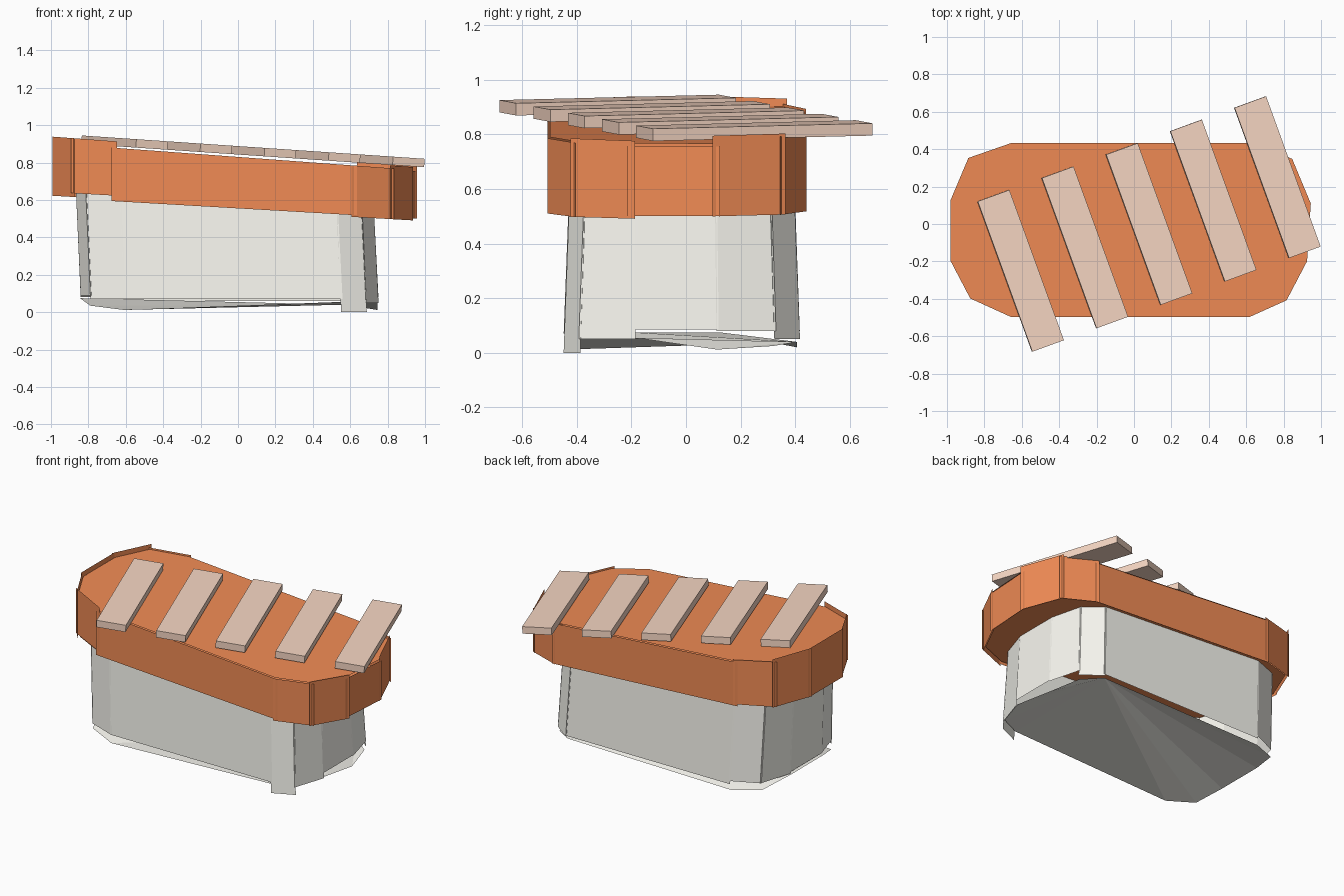
import bpy, bmesh, math
from mathutils import Matrix

if "Cube" in bpy.data.objects:
    bpy.data.objects.remove(bpy.data.objects["Cube"])


def material(name, rgb):
    m = bpy.data.materials.new(name)
    m.diffuse_color = (*rgb, 1)
    m.use_nodes = True
    m.node_tree.nodes["Principled BSDF"].inputs["Base Color"].default_value = m.diffuse_color
    return m


ORANGE = material("orange", (0.88, 0.26, 0.09))
WOOD = material("pale_wood", (0.93, 0.68, 0.55))
WHITE = material("off_white", (0.95, 0.94, 0.88))


def finish(name, bm, mat):
    me = bpy.data.meshes.new(name)
    bm.to_mesh(me)
    bm.free()
    me.materials.append(mat)
    ob = bpy.data.objects.new(name, me)
    bpy.context.collection.objects.link(ob)
    return ob


def panels(name, outline, low, high, mat, spread, dlow, dhigh=None, flare=1.0, shift=0):
    """One loose flat board per outline edge; low/high give z from x."""
    bm = bmesh.new()
    n = len(outline)
    for i in range(n):
        a, b = outline[i], outline[(i + 1) % n]
        dx, dy = b[0] - a[0], b[1] - a[1]
        k = spread / math.hypot(dx, dy)
        p = (a[0] - dx * k, a[1] - dy * k)
        q = (b[0] + dx * k, b[1] + dy * k)
        hi = dhigh[i] if dhigh else 0
        bm.faces.new([bm.verts.new(v) for v in (
            (p[0] + shift, p[1] * flare, low(p[0]) + dlow[i]),
            (q[0] + shift, q[1] * flare, low(q[0]) + dlow[i]),
            (q[0], q[1], high(q[0]) + hi),
            (p[0], p[1], high(p[0]) + hi))])
    return finish(name, bm, mat)


def sheet(name, outline, height, mat, scale=1.0, flip=False):
    """Single flat face filling an outline."""
    bm = bmesh.new()
    vs = [bm.verts.new((x * scale, y * scale, height(x))) for x, y in outline]
    bm.faces.new(vs[::-1] if flip else vs)
    return finish(name, bm, mat)


# Outlines, counter-clockwise from the front left corner
lid_pts = [(-.66, -.5), (.62, -.5), (.82, -.41), (.93, -.2), (.95, .11), (.85, .35),
           (.65, .435), (-.66, .435), (-.89, .355), (-.985, .13), (-.985, -.2), (-.88, -.4)]
body_pts = [(-.63, -.425), (.53, -.425), (.66, -.37), (.725, -.18), (.725, .11), (.67, .31),
            (.55, .395), (-.63, .395), (-.8, .32), (-.865, .12), (-.865, -.19), (-.81, -.36)]


def lid_z(x):
    return .835 - .074 * x


def skirt_z(x):
    return .555 - .058 * x


# Orange lid: top sheet, underside sheet and a skirt of boards
sheet("lid_top", lid_pts, lid_z, ORANGE, .995)
sheet("lid_underside", lid_pts, lambda x: skirt_z(x) + .015, ORANGE, .985, flip=True)
panels("lid_skirt", lid_pts, skirt_z, lid_z, ORANGE, .015,
       dlow=[0, -.01, -.01, 0, 0, 0, 0, .01, .01, .01, .01, .03],
       dhigh=[-.005, -.005, .01, -.01, .03, .02, -.005, .01, .03, .03, .03, .03])

# Body walls: thin boards rising just into the lid
panels("body_walls", body_pts, lambda x: .07, lambda x: skirt_z(x) + .04, WHITE, .004,
       dlow=[0, -.07, -.02, .015, .01, -.02, -.01, .01, .01, .02, .02, 0],
       flare=1.05, shift=.025)

# Uneven floor, a fan of facets from the back right corner
floor_z = [.012, .055, .06, .055, .012, .025, .04, .02, .035, .075, .075, .035]
bm = bmesh.new()
rim = [bm.verts.new((x + .02, y * 1.03, z)) for (x, y), z in zip(body_pts, floor_z)]
n = len(rim)
for i in range(7, 6 + n - 1):
    bm.faces.new((rim[6], rim[(i + 1) % n], rim[i % n]))
finish("floor", bm, WHITE)

# Five slats lying at a skew across the sloping lid
tilt = Matrix.Rotation(math.atan(.068), 4, 'Y')
skew = Matrix.Rotation(math.radians(20), 4, 'Z')
for i in range(5):
    bm = bmesh.new()
    bmesh.ops.create_cube(bm, size=1)
    shape = Matrix.Diagonal((.18, .855, .045, 1))
    place = Matrix.Translation(((i - 2) * .366, 0, 0))
    bm.transform(Matrix.Translation((.08, 0, .86)) @ tilt @ skew @ place @ shape)
    finish("slat_%d" % (i + 1), bm, WOOD)
